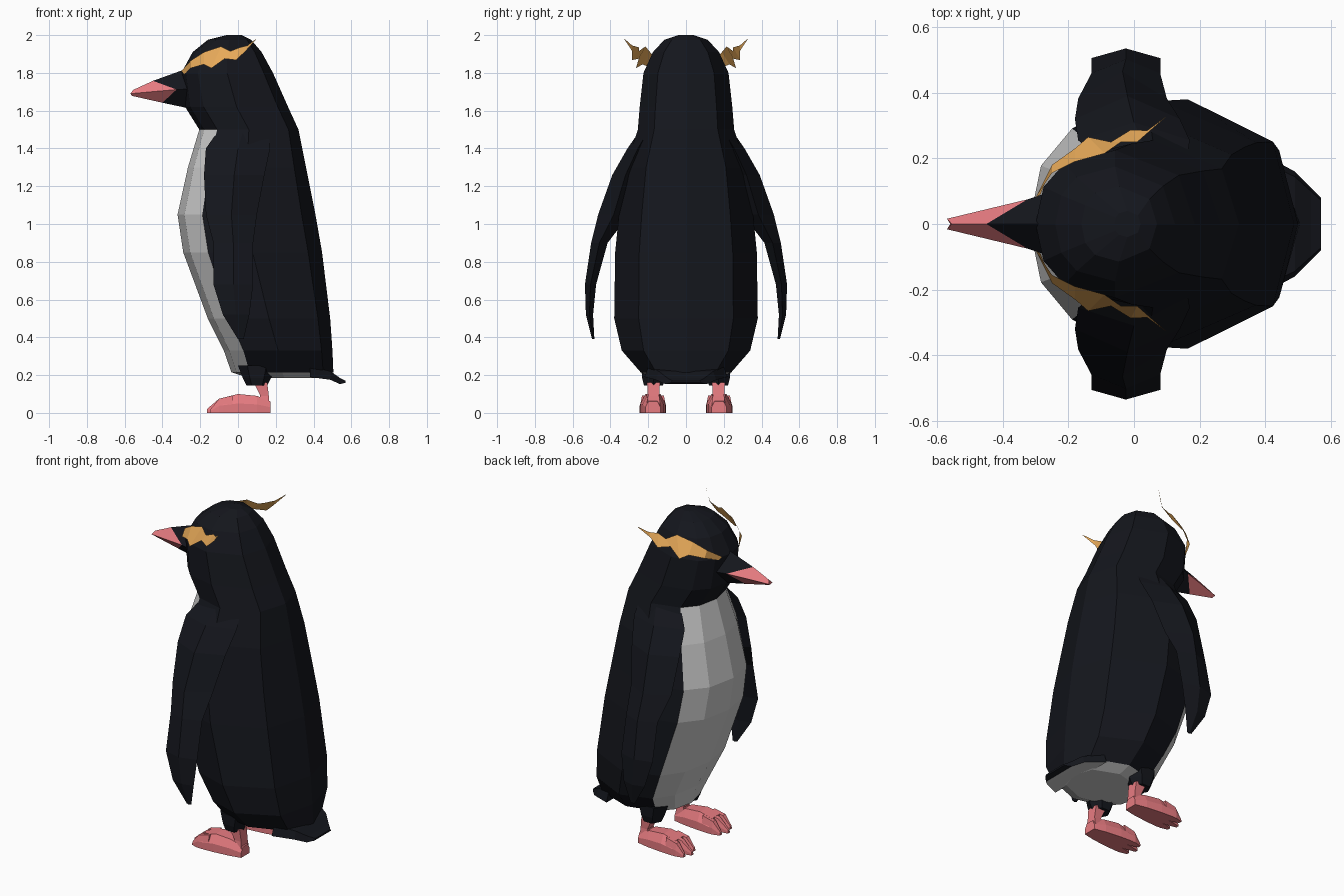
import bpy, bmesh
from math import sin, cos, pi


def material(name, rgb):
    m = bpy.data.materials.new(name)
    m.diffuse_color = (*rgb, 1)
    return m


BLACK = material("black", (0.007, 0.008, 0.012))
WHITE = material("white", (0.8, 0.8, 0.8))
PINK = material("pink", (0.8, 0.2, 0.22))
GOLD = material("gold", (0.8, 0.4, 0.1))


def loft(name, rings, mats, pick=None, caps=True, closed=True):
    """Skin a list of equal-sized point rings; pick(face, row, seg) gives the slot."""
    bm = bmesh.new()
    vs = [[bm.verts.new(p) for p in r] for r in rings]
    n = len(rings[0])
    tags = []
    for row, (a, b) in enumerate(zip(vs, vs[1:])):
        for s in range(n if closed else n - 1):
            t = (s + 1) % n
            tags.append((bm.faces.new((a[s], a[t], b[t], b[s])), row, s))
    if caps:
        tags.append((bm.faces.new(vs[0]), -1, 0))
        tags.append((bm.faces.new(vs[-1]), len(rings), 0))
    bmesh.ops.recalc_face_normals(bm, faces=bm.faces)
    if pick:
        for f, row, s in tags:
            f.normal_update()
            f.material_index = pick(f, row, s)
    bmesh.ops.remove_doubles(bm, verts=bm.verts, dist=0.0005)
    me = bpy.data.meshes.new(name)
    bm.to_mesh(me)
    bm.free()
    for m in mats:
        me.materials.append(m)
    ob = bpy.data.objects.new(name, me)
    bpy.context.collection.objects.link(ob)
    return ob


# Body and head: ten-sided rings (z, front x, back x, half width)
HALF = [(0, 0), (0.05, 0.5), (0.18, 0.82), (0.5, 1), (0.9, 0.66), (1, 0)]
SECTION = HALF + [(t, -w) for t, w in HALF[4:0:-1]]
levels = [(0.185, 0.06, 0.43, 0.17), (0.215, -0.035, 0.505, 0.24),
          (0.33, -0.075, 0.5, 0.34), (0.5, -0.16, 0.488, 0.38),
          (0.85, -0.29, 0.445, 0.375), (1.05, -0.32, 0.41, 0.355),
          (1.3, -0.265, 0.36, 0.32), (1.5, -0.205, 0.32, 0.255),
          (1.62, -0.28, 0.265, 0.245), (1.8, -0.3, 0.185, 0.225),
          (1.91, -0.24, 0.125, 0.175), (1.975, -0.16, 0.07, 0.115),
          (2.0, -0.06, 0.02, 0.04)]
body = [[(a + (b - a) * t, w * k, z) for t, k in SECTION] for z, a, b, w in levels]
loft("body", body, [BLACK, WHITE],
     lambda f, row, s: int(row < 1 or (row < 7 and s in (0, 1, 8, 9))))

# Tail: short flattened wedge, pale underneath
tail = [[(x, -w, z0), (x, w, z0), (x, w * 0.9, z1), (x, -w * 0.9, z1)]
        for x, w, z0, z1 in [(0.38, 0.22, 0.19, 0.25), (0.49, 0.16, 0.175, 0.22),
                             (0.54, 0.11, 0.152, 0.185), (0.57, 0.08, 0.16, 0.17)]]
loft("tail", tail, [BLACK, WHITE], lambda f, row, s: int(f.normal.z < -0.5 and row < 2))

# Snout and beak: diamond sections, with a slanted colour boundary
base = [(-0.25, 0, 1.83), (-0.25, 0.1, 1.715), (-0.25, 0, 1.61), (-0.25, -0.1, 1.715)]
seam = [(-0.45, 0, 1.758), (-0.325, 0.075, 1.712), (-0.4, 0, 1.642), (-0.325, -0.075, 1.712)]
tip = [(-0.555, 0, 1.71), (-0.57, 0.016, 1.69), (-0.56, 0, 1.678), (-0.57, -0.016, 1.69)]
loft("snout", [base, seam], [BLACK])
loft("beak", [seam, tip], [PINK])

# Half-outline tables for the paired parts
wing = [(1.5, -0.1, 0.16, 0.15, 0.24), (1.4, -0.17, 0.17, 0.2, 0.31),
        (1.26, -0.18, 0.14, 0.25, 0.39), (1.05, -0.17, 0.1, 0.3, 0.465),
        (0.9, -0.13, 0.08, 0.415, 0.502), (0.68, -0.13, 0.08, 0.476, 0.535),
        (0.52, -0.08, 0.06, 0.492, 0.53), (0.39, 0.0, 0.03, 0.485, 0.497)]
crest_top = [(-0.3, 0.08, 1.81), (-0.25, 0.155, 1.865), (-0.18, 0.19, 1.91),
             (-0.09, 0.215, 1.94), (-0.04, 0.25, 1.915), (0.01, 0.25, 1.935),
             (0.05, 0.285, 1.945), (0.096, 0.325, 1.98)]
crest_low = [(-0.285, 0.09, 1.79), (-0.25, 0.18, 1.825), (-0.18, 0.23, 1.845),
             (-0.14, 0.265, 1.825), (-0.07, 0.25, 1.875), (-0.01, 0.287, 1.868),
             (0.04, 0.285, 1.915), (0.096, 0.326, 1.978)]


def box_ring(x, y, w, z0, z1, top=0.6):
    """Six-point cross-section of a foot or toe: flat sole, narrower top."""
    zm = z0 + (z1 - z0) * 0.5
    return [(x, y - w, z0), (x, y + w, z0), (x, y + w, zm),
            (x, y + w * top, z1), (x, y - w * top, z1), (x, y - w, zm)]


for side, tag in ((1, "left"), (-1, "right")):
    def flip(rings):
        return [[(x, y * side, z) for x, y, z in r] for r in rings]

    # Flipper: lens-shaped sections
    loft(tag + "_flipper", flip([
        [(a, (i + o) / 2, z), ((a + b) / 2, o, z), (b, (i + o) / 2, z), ((a + b) / 2, i, z)]
        for z, a, b, i, o in wing]), [BLACK])

    # Head crest: thin jagged feather strip
    loft(tag + "_crest", flip([crest_top, crest_low]), [GOLD], caps=False, closed=False)

    # Feathered cuff above the leg
    loft(tag + "_cuff", flip([
        [(0.1 + rx * cos(k * pi / 3), 0.172 + ry * sin(k * pi / 3), z) for k in range(6)]
        for z, rx, ry in ((0.145, 0.055, 0.058), (0.185, 0.075, 0.07), (0.25, 0.1, 0.075))]),
        [BLACK])

    # Leg
    loft(tag + "_leg", flip([
        [(a, 0.172 - w, z), (b, 0.172 - w, z), (b, 0.172 + w, z), (a, 0.172 + w, z)]
        for z, a, b, w in ((0.04, 0.1, 0.167, 0.036), (0.09, 0.118, 0.163, 0.03),
                           (0.16, 0.085, 0.155, 0.034))]), [PINK])

    # Foot and three toes
    loft(tag + "_foot", flip([
        box_ring(x, 0.175, w, 0, h)
        for x, w, h in ((0.172, 0.04, 0.06), (0.1, 0.055, 0.09),
                        (0.0, 0.066, 0.1), (-0.08, 0.07, 0.08))]), [PINK])
    for j in (-1, 0, 1):
        loft(f"{tag}_toe_{j + 2}", flip([
            box_ring(x, 0.175 + j * d, w, 0, h)
            for x, d, w, h in ((-0.03, 0.044, 0.023, 0.092), (-0.1, 0.047, 0.022, 0.075),
                               (-0.165 + 0.02 * abs(j), 0.048, 0.009, 0.02))]), [PINK])
